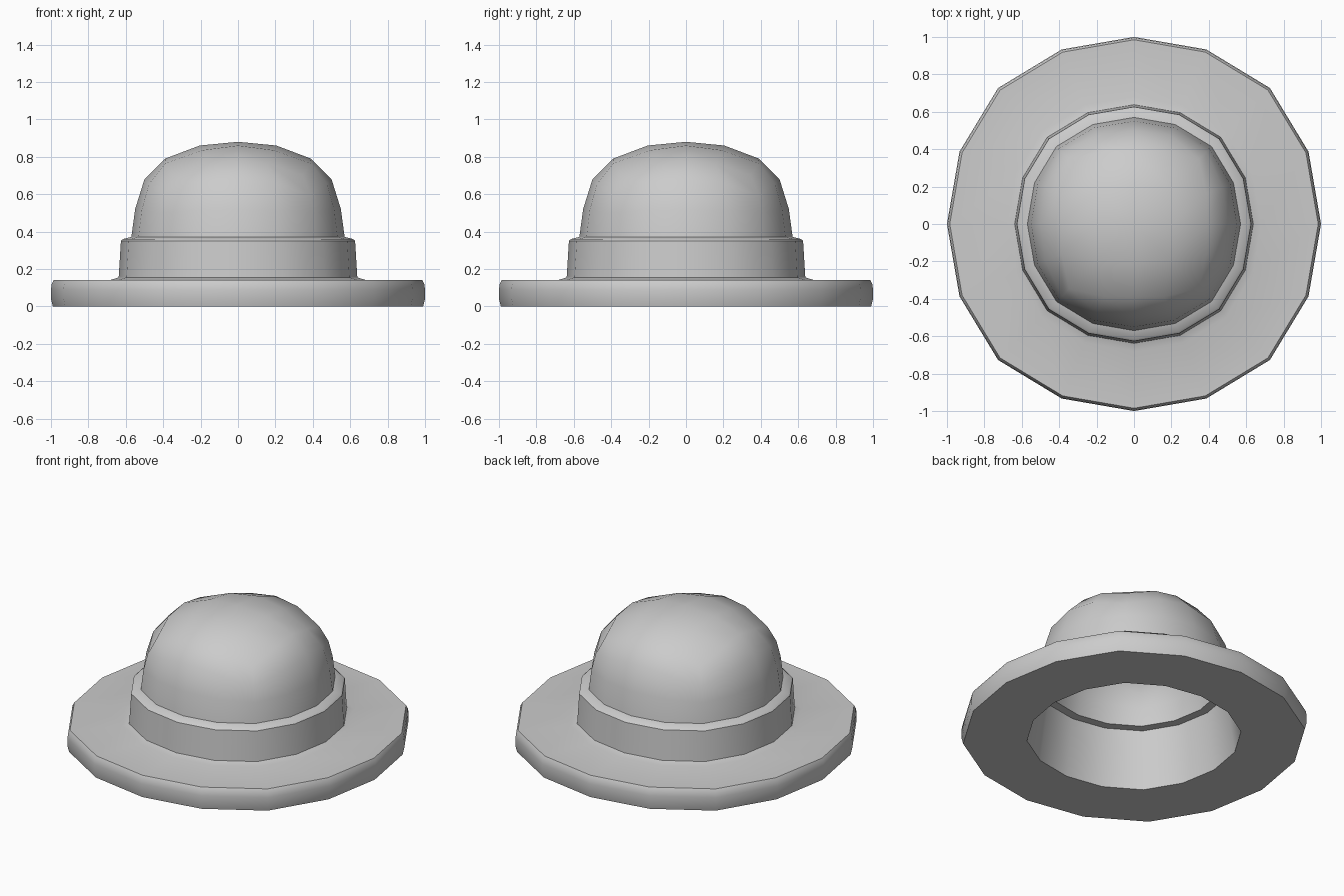
import bpy, bmesh
from math import sin, cos, pi

if "Cube" in bpy.data.objects:
    bpy.data.objects.remove(bpy.data.objects["Cube"])

N = 16
BULGE = (1.0, 1.01, 1.028, 1.01)   # slightly squared circle, repeats every quarter


def add_ring(bm, stations):
    """stations: (r, z) at 0, 22.5 and 45 degrees, mirrored round the circle"""
    verts = []
    for i in range(N):
        r, z = stations[(0, 1, 2, 1)[i % 4]]
        a = 2 * pi * i / N
        verts.append(bm.verts.new((r * cos(a), r * sin(a), z)))
    return verts


def flat(r, z):
    return [(r * b, z) for b in BULGE[:3]]


def bridge(bm, a, b):
    for i in range(N):
        j = (i + 1) % N
        bm.faces.new((a[i], a[j], b[j], b[i]))


def cap(bm, ring, mid, corner, top):
    """close a 16-sided ring with a 4 x 4 grid of quads"""
    m, mz = mid
    c, cz = corner
    spots = [(m, 0, mz), (c, c, cz), (0, m, mz), (-c, c, cz),
             (-m, 0, mz), (-c, -c, cz), (0, -m, mz), (c, -c, cz)]
    v = [bm.verts.new(p) for p in spots]
    t = bm.verts.new((0, 0, top))
    for q in range(4):
        k = q * 4
        side, cor, nxt = v[2 * q], v[2 * q + 1], v[(2 * q + 2) % 8]
        bm.faces.new((side, ring[k], ring[k + 1], cor))
        bm.faces.new((cor, ring[k + 1], ring[k + 2], ring[k + 3]))
        bm.faces.new((cor, ring[k + 3], ring[(k + 4) % N], nxt))
        bm.faces.new((t, side, cor, nxt))


def finish(bm, name):
    bmesh.ops.recalc_face_normals(bm, faces=bm.faces[:])
    me = bpy.data.meshes.new(name)
    bm.to_mesh(me)
    bm.free()
    ob = bpy.data.objects.new(name, me)
    bpy.context.collection.objects.link(ob)
    bpy.ops.object.select_all(action='DESELECT')
    ob.select_set(True)
    bpy.context.view_layer.objects.active = ob
    bpy.ops.object.shade_smooth_by_angle(angle=0.61)


# brim and raised band, one closed ring profile
profile = [(0.568, 0.372), (0.615, 0.36), (0.626, 0.35), (0.638, 0.155),
           (0.68, 0.142), (0.985, 0.14), (0.996, 0.12), (1.0, 0.09),
           (1.0, 0.04), (0.99, 0.0), (0.62, 0.0)]
bm = bmesh.new()
rings = [add_ring(bm, flat(r, z)) for r, z in profile]
for k in range(len(rings)):
    bridge(bm, rings[k], rings[(k + 1) % len(rings)])
finish(bm, "brim_and_band")

# hollow dome: rings from the top edge down
dome = [[(0.39, 0.79), (0.42, 0.765), (0.49, 0.70)],
        [(0.50, 0.68), (0.515, 0.655), (0.545, 0.60)],
        [(0.55, 0.52), (0.557, 0.515), (0.57, 0.50)],
        flat(0.57, 0.372)]
SX, SZ, Z0 = 0.9, 0.88, 0.372


def inset(z):
    return Z0 + (z - Z0) * SZ


bm = bmesh.new()
outer = [add_ring(bm, s) for s in dome]
inner = [add_ring(bm, [(r * SX, inset(z)) for r, z in s]) for s in dome]
for shell in (outer, inner):
    for a, b in zip(shell, shell[1:]):
        bridge(bm, a, b)
bridge(bm, outer[-1], inner[-1])
cap(bm, outer[0], (0.205, 0.86), (0.19, 0.835), 0.88)
cap(bm, inner[0], (0.205 * SX, inset(0.86)), (0.19 * SX, inset(0.835)), inset(0.88))
finish(bm, "dome")
